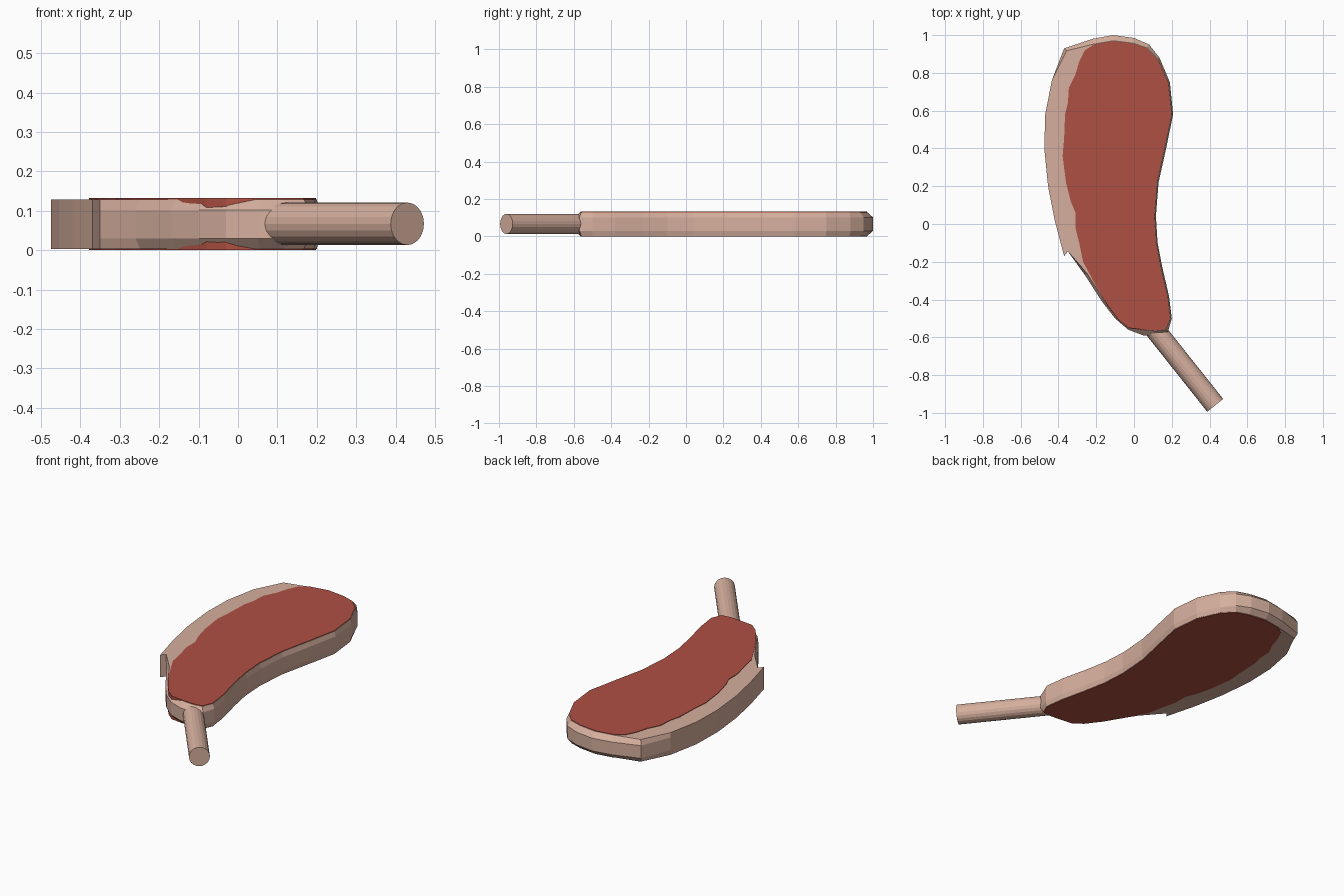
import bpy, bmesh
from mathutils import Vector

cube = bpy.data.objects.get("Cube")
if cube:
    bpy.data.objects.remove(cube, do_unlink=True)


def make_material(name, colour):
    mat = bpy.data.materials.new(name)
    mat.use_nodes = True
    mat.diffuse_color = colour
    mat.node_tree.nodes["Principled BSDF"].inputs["Base Color"].default_value = colour
    return mat


def make_object(name, bm, mat):
    bmesh.ops.recalc_face_normals(bm, faces=bm.faces)
    mesh = bpy.data.meshes.new(name)
    bm.to_mesh(mesh)
    bm.free()
    mesh.materials.append(mat)
    obj = bpy.data.objects.new(name, mesh)
    bpy.context.collection.objects.link(obj)
    return obj


def stack_rings(name, rings, mat):
    """Join equal rings of (points, height) into a closed solid."""
    bm = bmesh.new()
    loops = [[bm.verts.new((p.x, p.y, z)) for p in pts] for pts, z in rings]
    for low, high in zip(loops, loops[1:]):
        for i in range(len(low)):
            bm.faces.new((low[i - 1], low[i], high[i], high[i - 1]))
    bm.faces.new(loops[0][::-1])
    bm.faces.new(loops[-1])
    return make_object(name, bm, mat)


def inset(points, extra=0.0):
    """Pull an outline inwards, most at the rounded front and back ends."""
    result = []
    for i, p in enumerate(points):
        along = (points[(i + 1) % len(points)] - points[i - 1]).normalized()
        normal = Vector((along.y, -along.x))
        amount = 0.007 + 0.023 * normal.y ** 2 + extra
        if p.x < -0.3 and p.y < 0.9:      # straight wall of the fat strip
            amount = extra
        result.append(p - normal * amount)
    return result


pink = make_material("pale fat and bone", (0.67, 0.43, 0.34, 1))
red = make_material("red meat", (0.43, 0.08, 0.055, 1))

# Outline, anticlockwise from the bone end
inner_side = [Vector(p) for p in (
    (0.05, -0.59), (0.12, -0.595), (0.18, -0.57), (0.2, -0.5), (0.185, -0.38),
    (0.15, -0.23), (0.125, -0.1), (0.116, 0.04), (0.13, 0.22), (0.17, 0.4),
    (0.207, 0.58), (0.19, 0.75), (0.135, 0.88), (0.08, 0.95), (0, 0.985),
    (-0.11, 1), (-0.22, 0.98))]
outer_side = [Vector(p) for p in (
    (-0.37, 0.93), (-0.435, 0.76), (-0.47, 0.58), (-0.475, 0.4), (-0.455, 0.2),
    (-0.42, 0.02), (-0.37, -0.17), (-0.35, -0.145), (-0.26, -0.27),
    (-0.17, -0.41), (-0.1, -0.5), (-0.03, -0.56))]
outline = inner_side + outer_side

# Pale body with bevelled rim
narrow = inset(outline)
stack_rings("fat_rim", [(narrow, 0.003), (outline, 0.03),
                        (outline, 0.102), (narrow, 0.129)], pink)

# Red meat through the body, with a wavering edge against the fat
meat_edge = [Vector(p) for p in (
    (-0.26, 0.92), (-0.29, 0.86), (-0.31, 0.79), (-0.345, 0.72), (-0.35, 0.64),
    (-0.365, 0.58), (-0.37, 0.45), (-0.378, 0.36), (-0.36, 0.22), (-0.335, 0.12),
    (-0.31, 0.06), (-0.31, -0.02), (-0.29, -0.1), (-0.27, -0.2), (-0.2, -0.33),
    (-0.14, -0.43), (-0.08, -0.51), (-0.03, -0.55))]
meat = inset(outline, 0.002)[:len(inner_side)] + meat_edge
stack_rings("meat", [(meat, 0.0), (meat, 0.132)], red)

# Bone handle
start, end = Vector((0.1, -0.545, 0.067)), Vector((0.43, -0.96, 0.067))
axis = end - start
bm = bmesh.new()
bmesh.ops.create_cone(bm, cap_ends=True, segments=20, radius1=0.054,
                      radius2=0.054, depth=axis.length)
bone = make_object("bone", bm, pink)
bone.rotation_euler = axis.to_track_quat("Z", "Y").to_euler()
bone.location = (start + end) / 2
bpy.context.view_layer.update()
